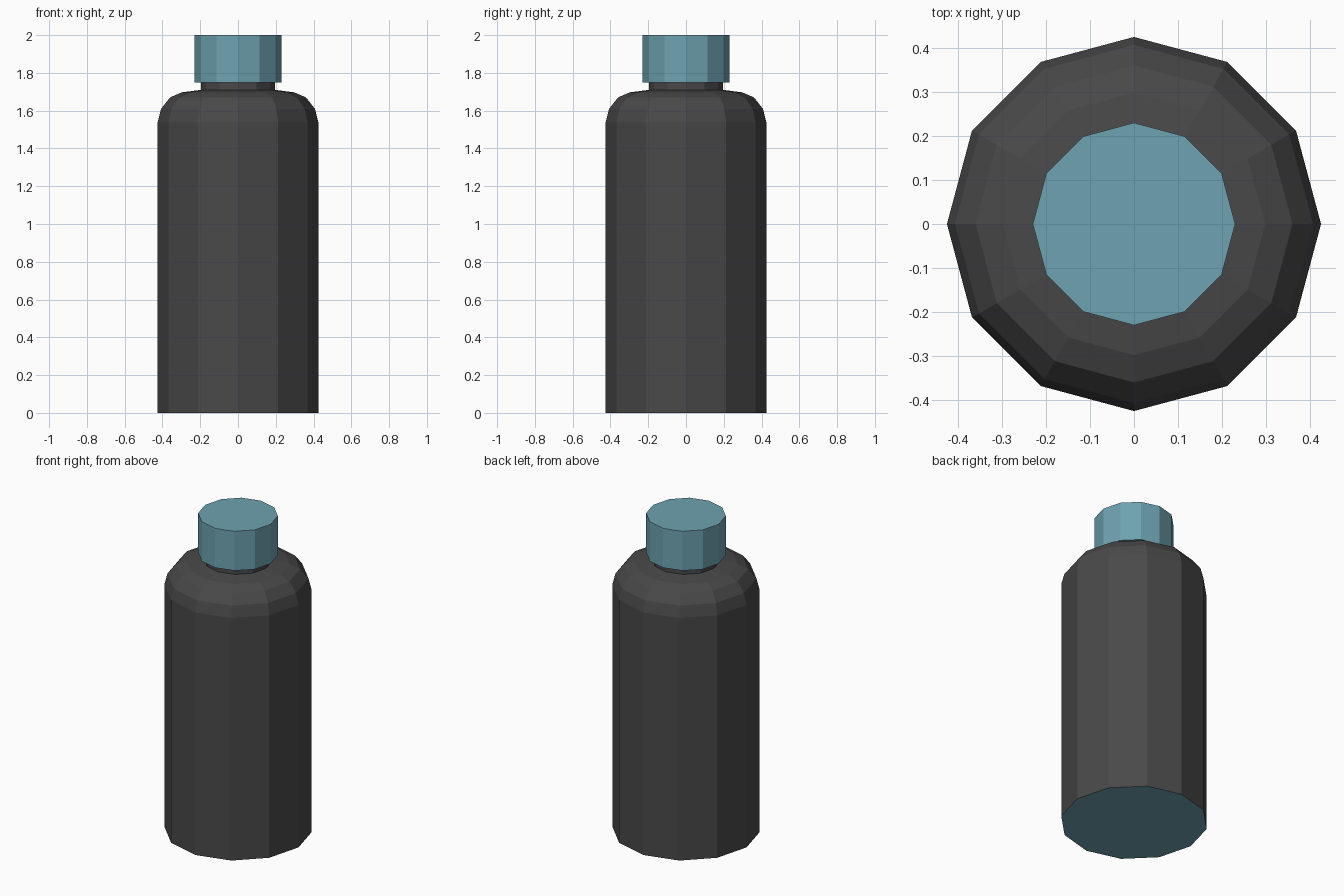
import bpy, bmesh, math

if "Cube" in bpy.data.objects:
    bpy.data.objects.remove(bpy.data.objects["Cube"])

SIDES = 12


def material(name, rgb):
    m = bpy.data.materials.new(name)
    m.diffuse_color = (*rgb, 1.0)
    m.use_nodes = True
    m.node_tree.nodes["Principled BSDF"].inputs["Base Color"].default_value = m.diffuse_color
    return m


charcoal = material("charcoal", (0.066, 0.066, 0.066))
teal = material("teal", (0.155, 0.365, 0.44))


def lathe(name, profile, mats):
    """Revolve (radius, height) points into a closed, flat-faced solid."""
    bm = bmesh.new()
    rings = []
    for r, z in profile:
        rings.append([bm.verts.new((r * math.cos(math.tau * i / SIDES),
                                    r * math.sin(math.tau * i / SIDES), z))
                      for i in range(SIDES)])
    for a, b in zip(rings, rings[1:]):
        for i in range(SIDES):
            j = (i + 1) % SIDES
            bm.faces.new((a[i], a[j], b[j], b[i]))
    bm.faces.new(rings[0][::-1])
    bm.faces.new(rings[-1])
    bm.normal_update()
    # The downward-facing base takes the second colour, if there is one
    for f in bm.faces:
        if len(mats) > 1 and f.normal.z < -0.9:
            f.material_index = 1
    me = bpy.data.meshes.new(name)
    bm.to_mesh(me)
    bm.free()
    for m in mats:
        me.materials.append(m)
    ob = bpy.data.objects.new(name, me)
    bpy.context.collection.objects.link(ob)
    return ob


# Bottle body: straight wall, rounded shoulder, short neck, coloured base
lathe("bottle_body",
      [(0.425, 0.0), (0.425, 1.54), (0.407, 1.61), (0.36, 1.67),
       (0.298, 1.697), (0.196, 1.71), (0.196, 1.76)],
      [charcoal, teal])

# Screw cap
lathe("cap", [(0.23, 1.75), (0.23, 2.0)], [teal])
